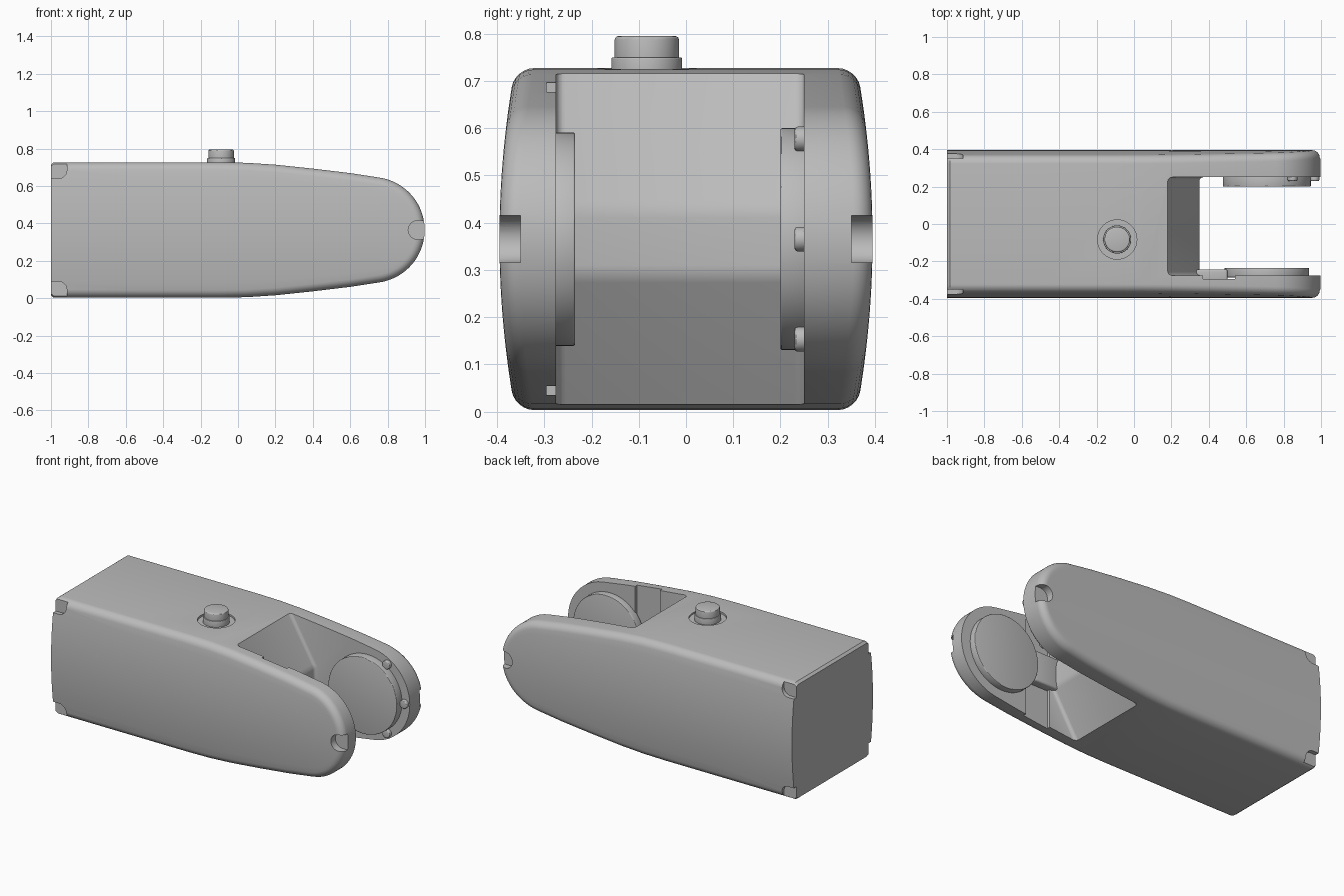
import bpy, bmesh, math
from mathutils import Vector, Matrix

cube = bpy.data.objects.get("Cube")
if cube:
    bpy.data.objects.remove(cube, do_unlink=True)

MID = 0.365      # height of the long axis
HALF = 0.362     # half height of the rear
PIVOT_X = 0.715  # centre of the rounded arm ends

grey = bpy.data.materials.new("plain grey")
grey.use_nodes = True
grey.diffuse_color = (0.5, 0.5, 0.5, 1)
grey.node_tree.nodes["Principled BSDF"].inputs["Base Color"].default_value = (0.5, 0.5, 0.5, 1)


def finish(name, bm):
    bmesh.ops.remove_doubles(bm, verts=bm.verts, dist=1e-5)
    bmesh.ops.dissolve_degenerate(bm, dist=1e-5, edges=bm.edges)
    bmesh.ops.recalc_face_normals(bm, faces=bm.faces)
    mesh = bpy.data.meshes.new(name)
    bm.to_mesh(mesh)
    bm.free()
    mesh.materials.append(grey)
    ob = bpy.data.objects.new(name, mesh)
    bpy.context.collection.objects.link(ob)
    return ob


def activate(ob):
    bpy.ops.object.select_all(action='DESELECT')
    ob.select_set(True)
    bpy.context.view_layer.objects.active = ob


def smooth(ob, angle=30):
    activate(ob)
    bpy.ops.object.shade_smooth_by_angle(angle=math.radians(angle))


def prism(name, outline, y0, y1, bevel=0.0):
    """Extrude an (x, z) outline from y0 to y1."""
    bm = bmesh.new()
    face = bm.faces.new([bm.verts.new((x, y0, z)) for x, z in outline])
    out = bmesh.ops.extrude_face_region(bm, geom=[face])
    verts = [v for v in out["geom"] if isinstance(v, bmesh.types.BMVert)]
    bmesh.ops.translate(bm, verts=verts, vec=(0, y1 - y0, 0))
    if bevel:
        bmesh.ops.bevel(bm, geom=bm.edges[:], offset=bevel, segments=4,
                        profile=0.5, affect='EDGES')
    return finish(name, bm)


def cylinder(name, radius, centre, depth, axis='Z', bevel=0.0):
    bm = bmesh.new()
    turn = Matrix.Rotation(math.pi / 2, 4, 'X') if axis == 'Y' else Matrix()
    bmesh.ops.create_cone(bm, cap_ends=True, segments=64, radius1=radius, radius2=radius,
                          depth=depth, matrix=Matrix.Translation(centre) @ turn)
    if bevel:
        rims = [e for f in bm.faces if len(f.verts) > 4 for e in f.edges]
        bmesh.ops.bevel(bm, geom=rims, offset=bevel, segments=3, profile=0.5, affect='EDGES')
    return finish(name, bm)


def rect(x0, x1, z0, z1):
    return [(x0, z0), (x1, z0), (x1, z1), (x0, z1)]


def cut(target, cutter):
    cutter.hide_render = True
    activate(target)
    mod = target.modifiers.new("cut", 'BOOLEAN')
    mod.operation, mod.solver, mod.object = 'DIFFERENCE', 'EXACT', cutter
    bpy.ops.object.modifier_apply(modifier=mod.name)
    bpy.data.objects.remove(cutter, do_unlink=True)


# Upper half of the side outline: rear, gentle taper, round nose
outline = [(-1, 0.35), (-0.985, HALF), (-0.5, HALF), (-0.1, HALF), (0.05, 0.359), (0.2, 0.349),
           (0.4, 0.328), (0.6, 0.304)]
for k in range(21):
    a = math.radians(82 * (1 - k / 20))
    outline.append((PIVOT_X + 0.283 * math.cos(a), 0.283 * math.sin(a)))
outline = [Vector(p) for p in outline]


def side_y(z):
    return 0.395 - 0.033 * (z / HALF) ** 2


def section(i):
    """Cross-section loop with rounded corners and bulging sides."""
    p = outline[i]
    after = outline[i + 1] if i + 1 < len(outline) else Vector((outline[i - 1].x, -outline[i - 1].y))
    t = (after - outline[i - 1]).normalized() if i > 1 else Vector((1, 0))
    normal = Vector((-t.y, t.x))
    r, quarter = 0.04, []
    for k in range(7):
        a = math.pi / 2 * k / 6
        q = p - normal * r * (1 - math.cos(a))
        q.y = max(q.y, 0)
        quarter.append((q.x, side_y(q.y) - r * (1 - math.sin(a)), q.y))
    x, _, h = quarter[-1]
    quarter += [(x, side_y(h * s / 8), h * s / 8) for s in range(7, -1, -1)]
    half = quarter + [(x, y, -z) for x, y, z in reversed(quarter[:-1])]
    full = half + [(x, -y, z) for x, y, z in reversed(half)]
    return [(x, y, z + MID) for x, y, z in full]


# Main housing with its two arms
bm = bmesh.new()
loops = [[bm.verts.new(c) for c in section(i)] for i in range(len(outline))]
count = len(loops[0])
bm.faces.new(loops[0])
for a, b in zip(loops, loops[1:]):
    for j in range(count):
        k = (j + 1) % count
        bm.faces.new((a[j], a[k], b[k], b[j]))
body = finish("housing", bm)

# Fork opening with a wedge-shaped root
cut(body, prism("fork_cutter", [(0.13, 0.80), (0.35, 0.43), (0.35, 0.29), (0.13, -0.07),
                                (1.3, -0.07), (1.3, 0.80)], -0.275, 0.25, 0.02))
# Shallow pocket beside the root
cut(body, prism("pocket_cutter", rect(0.37, 0.54, -0.1, 0.9), -0.295, -0.2))

# Round-ended notches in the nose and at the rear corners
nose = [(1.1, MID - 0.05)] + [(0.96 - 0.05 * math.sin(math.pi * k / 12),
                              MID - 0.05 * math.cos(math.pi * k / 12)) for k in range(13)]
nose.append((1.1, MID + 0.05))
for side in (-1, 1):
    cut(body, prism("nose_cutter", nose, side * 0.35, side * 0.5))
    for up in (-1, 1):
        corner = [(-1.1, MID + up * 0.275)]
        corner += [(-0.96 + 0.045 * math.sin(math.pi * k / 12),
                    MID + up * (0.32 - 0.045 * math.cos(math.pi * k / 12))) for k in range(7)]
        corner += [(-0.915, MID + up * 0.5), (-1.1, MID + up * 0.5)]
        cut(body, prism("corner_cutter", corner, side * 0.35, side * 0.5))

# Recess around the button
BX, BY = -0.09, -0.083
cut(body, cylinder("recess_cutter", 0.105, (BX, BY, 0.765), 0.1))
smooth(body)

# Push button on top
smooth(cylinder("button_collar", 0.075, (BX, BY, 0.725), 0.05, bevel=0.004))
smooth(cylinder("button_cap", 0.068, (BX, BY, 0.757), 0.076, bevel=0.008))

# Pivot discs on the inner arm faces
smooth(cylinder("front_pivot_disc", 0.226, (PIVOT_X - 0.005, -0.26, MID), 0.05, 'Y', 0.004))
smooth(cylinder("back_pivot_disc", 0.235, (PIVOT_X - 0.005, 0.23, MID), 0.06, 'Y', 0.004))

# Small clips around the back disc
for deg in (-58, 0, 58):
    a = math.radians(deg)
    centre = (PIVOT_X + 0.25 * math.cos(a), 0.245, MID + 0.25 * math.sin(a))
    smooth(cylinder("disc_clip", 0.026, centre, 0.03, 'Y', 0.006))

# Web joining the root to the front arm
smooth(prism("root_web", rect(0.33, 0.5, 0.27, 0.46), -0.31, -0.243, 0.012))
